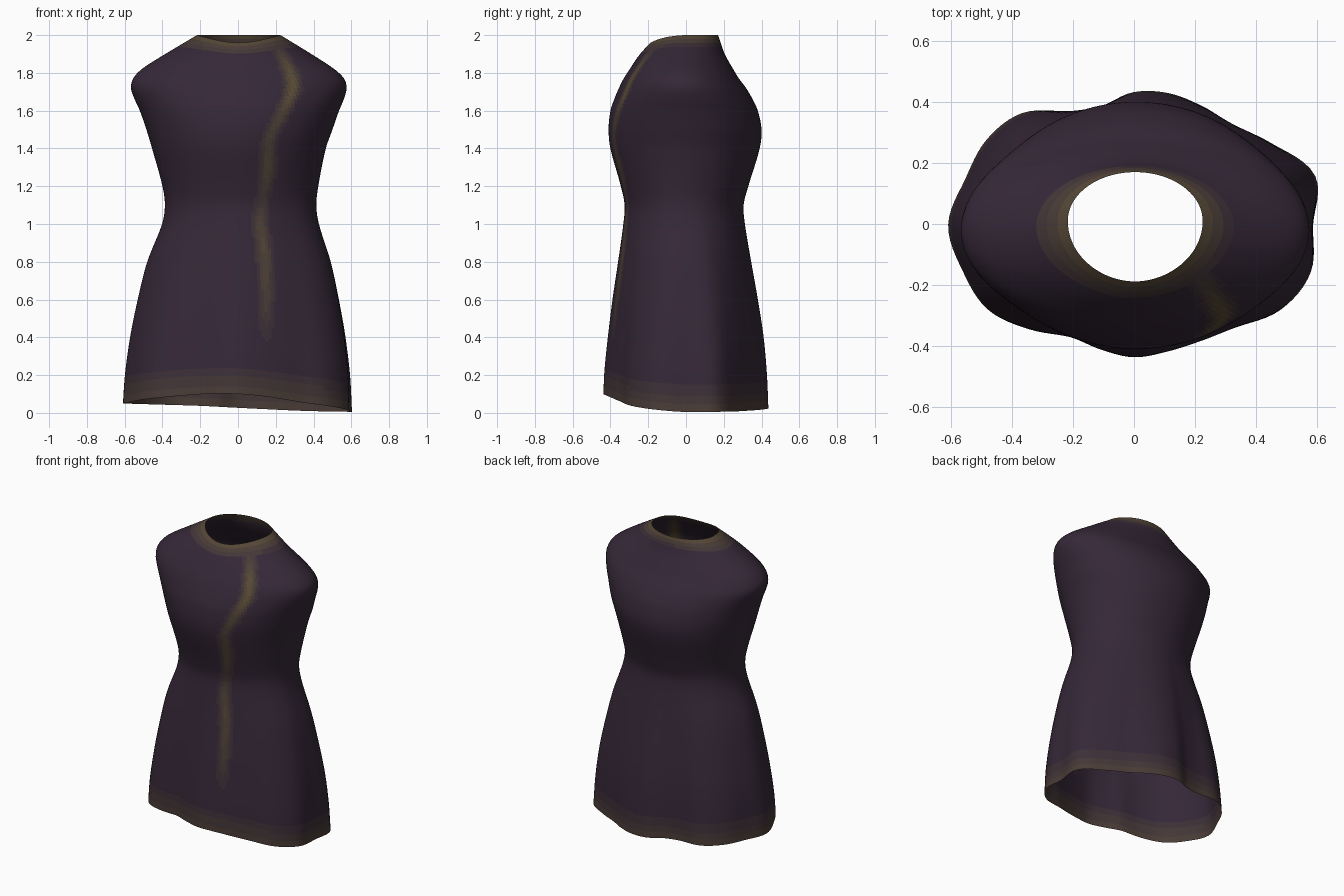
import bpy, bmesh, math

if "Cube" in bpy.data.objects:
    bpy.data.objects.remove(bpy.data.objects["Cube"])

# Silhouette of the garment: height, left x, right x, front y, back y
PROFILE = [
    (0.0, 0.61, 0.605, 0.44, 0.435), (0.2, 0.597, 0.597, 0.435, 0.427),
    (0.4, 0.57, 0.575, 0.415, 0.41), (0.6, 0.53, 0.54, 0.39, 0.38),
    (0.8, 0.48, 0.495, 0.36, 0.345), (1.0, 0.402, 0.43, 0.332, 0.312),
    (1.1, 0.387, 0.415, 0.325, 0.305), (1.2, 0.40, 0.425, 0.345, 0.33),
    (1.4, 0.455, 0.465, 0.40, 0.39), (1.5, 0.485, 0.50, 0.41, 0.40),
    (1.6, 0.52, 0.535, 0.40, 0.38), (1.66, 0.547, 0.56, 0.38, 0.353),
    (1.72, 0.567, 0.575, 0.355, 0.318), (1.77, 0.555, 0.562, 0.33, 0.28),
    (1.82, 0.51, 0.51, 0.298, 0.25), (1.9, 0.385, 0.388, 0.243, 0.205),
    (2.0, 0.217, 0.225, 0.15, 0.17),
]
# Wavy hem outline: radius every 15 degrees, from +x counter-clockwise
HEM = [.592, .62, .53, .465, .45, .447, .435, .403, .43, .52, .56, .575,
       .612, .584, .557, .485, .421, .422, .435, .43, .439, .475, .56, .605]
# Gold streak down the front: height, x, strength
STREAK = [(0.35, .15, 0), (0.6, .15, .45), (0.85, .14, .65), (1.0, .12, .6),
          (1.12, .13, .3), (1.3, .16, .65), (1.45, .17, .5), (1.6, .24, .7),
          (1.72, .29, 1), (1.82, .27, .8), (1.95, .2, .2)]
N, ROWS, SHADES = 144, 96, 8


def hermite(p, z):
    """Smooth interpolation of table rows keyed by their first value."""
    z = min(max(z, p[0][0]), p[-1][0])
    i = max(k for k in range(len(p) - 1) if p[k][0] <= z)

    def slope(k, c):
        a, b = p[max(k - 1, 0)], p[min(k + 1, len(p) - 1)]
        return (b[c] - a[c]) / (b[0] - a[0])
    h = p[i + 1][0] - p[i][0]
    t = (z - p[i][0]) / h
    return [(2*t**3 - 3*t*t + 1) * p[i][c] + (t**3 - 2*t*t + t) * h * slope(i, c)
            + (3*t*t - 2*t**3) * p[i + 1][c] + (t**3 - t*t) * h * slope(i + 1, c)
            for c in range(1, len(p[0]))]


HEM_TABLE = [(15 * k, HEM[k % 24]) for k in range(-2, 27)]


def ends(a):
    """Heights of the tilted hem and of the dipped neckline at an angle."""
    c, s = math.cos(a), math.sin(a)
    low = 0.027 - 0.022 * c + (0.073 * abs(s) ** 1.4 if s < 0 else 0)
    return low, 2.0 - (0.04 * s * s if s < 0 else 0)


def point(a, s):
    low, high = ends(a)
    z = low + (high - low) * s
    xl, xr, yf, yb = hermite(PROFILE, z)
    c, n = math.cos(a), math.sin(a)
    rx, ry, cx, cy = (xl + xr) / 2, (yf + yb) / 2, (xr - xl) / 2, (yb - yf) / 2
    # hem folds fade out toward the waist
    r = 1 / math.hypot(c / rx, n / ry)
    r0 = 1 / math.hypot(c / 0.61, n / 0.437)
    w = max(0, 1 - z / 1.15)
    r *= 1 + (hermite(HEM_TABLE, math.degrees(a))[0] / r0 - 1) * w
    return cx + r * c, cy + r * n, z


def gold(co, a):
    """Amount of gold trim at a point."""
    low, high = ends(a)
    g = max(0.5 * max(0, 1 - (co.z - low) / 0.16),
            0.8 * max(0, 1 - (high - co.z) / 0.07))
    if co.y < 0 and 0.35 < co.z < 1.95:
        x, k = hermite(STREAK, co.z)
        g = max(g, k * math.exp(-((co.x - x) / 0.035) ** 2))
    return min(max(g, 0), 1)


# Sleeveless dress: one open lofted shell
bm = bmesh.new()
rings = [[bm.verts.new(point(2 * math.pi * i / N, j / ROWS)) for i in range(N)]
         for j in range(ROWS + 1)]
for j in range(ROWS):
    for i in range(N):
        k = (i + 1) % N
        f = bm.faces.new((rings[j][i], rings[j][k], rings[j + 1][k], rings[j + 1][i]))
        f.smooth = True
        g = gold(f.calc_center_median(), 2 * math.pi * (i + 0.5) / N)
        f.material_index = round(g * (SHADES - 1))
mesh = bpy.data.meshes.new("dress")
bm.to_mesh(mesh)
bm.free()

# Cloth shades from dark plum to dull gold
plum, trim = (0.036, 0.021, 0.039), (0.11, 0.078, 0.036)
for m in range(SHADES):
    t = m / (SHADES - 1)
    mat = bpy.data.materials.new("cloth_shade_%d" % m)
    mat.diffuse_color = [p + (q - p) * t for p, q in zip(plum, trim)] + [1]
    mat.use_nodes = True
    mat.node_tree.nodes["Principled BSDF"].inputs["Base Color"].default_value = mat.diffuse_color
    mesh.materials.append(mat)
dress = bpy.data.objects.new("dress", mesh)
bpy.context.collection.objects.link(dress)
